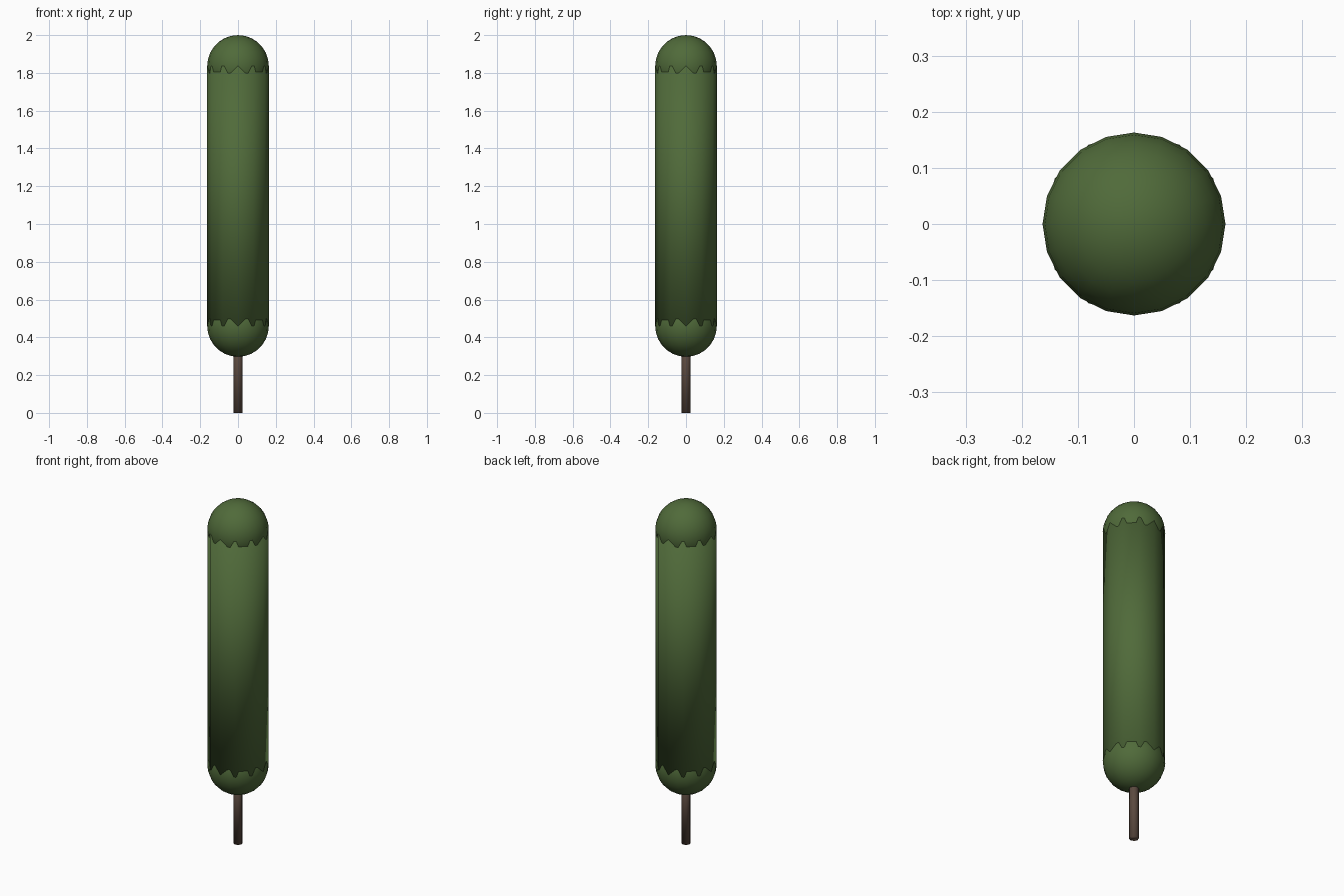
import bpy

cube = bpy.data.objects.get("Cube")
if cube:
    bpy.data.objects.remove(cube, do_unlink=True)


def make_material(name, rgb):
    mat = bpy.data.materials.new(name)
    mat.use_nodes = True
    color = (*rgb, 1.0)
    mat.diffuse_color = color
    mat.node_tree.nodes["Principled BSDF"].inputs["Base Color"].default_value = color
    return mat


def finish(name, mat):
    obj = bpy.context.object
    obj.name = name
    obj.data.materials.append(mat)
    bpy.ops.object.shade_smooth()  # rounded all over, end caps included


def column(name, radius, bottom, top, sides, mat):
    bpy.ops.mesh.primitive_cylinder_add(
        vertices=sides, radius=radius, depth=top - bottom,
        location=(0, 0, (bottom + top) / 2))
    finish(name, mat)


def ball(name, radius, z, mat):
    bpy.ops.mesh.primitive_uv_sphere_add(
        segments=20, ring_count=14, radius=radius, location=(0, 0, z))
    finish(name, mat)


leaf_green = make_material("leaf green", (0.08, 0.145, 0.042))
bark_brown = make_material("bark brown", (0.105, 0.068, 0.05))

RADIUS = 0.163
LOW = 0.297 + RADIUS   # centre of the lower dome
HIGH = 2.0 - RADIUS    # centre of the upper dome

# Trunk, running up into the foliage
column("trunk", 0.025, 0.0, LOW, 8, bark_brown)

# Tall foliage column closed by a dome at each end
column("foliage_column", RADIUS, LOW, HIGH, 12, leaf_green)
ball("foliage_bottom", RADIUS, LOW, leaf_green)
ball("foliage_top", RADIUS, HIGH, leaf_green)
